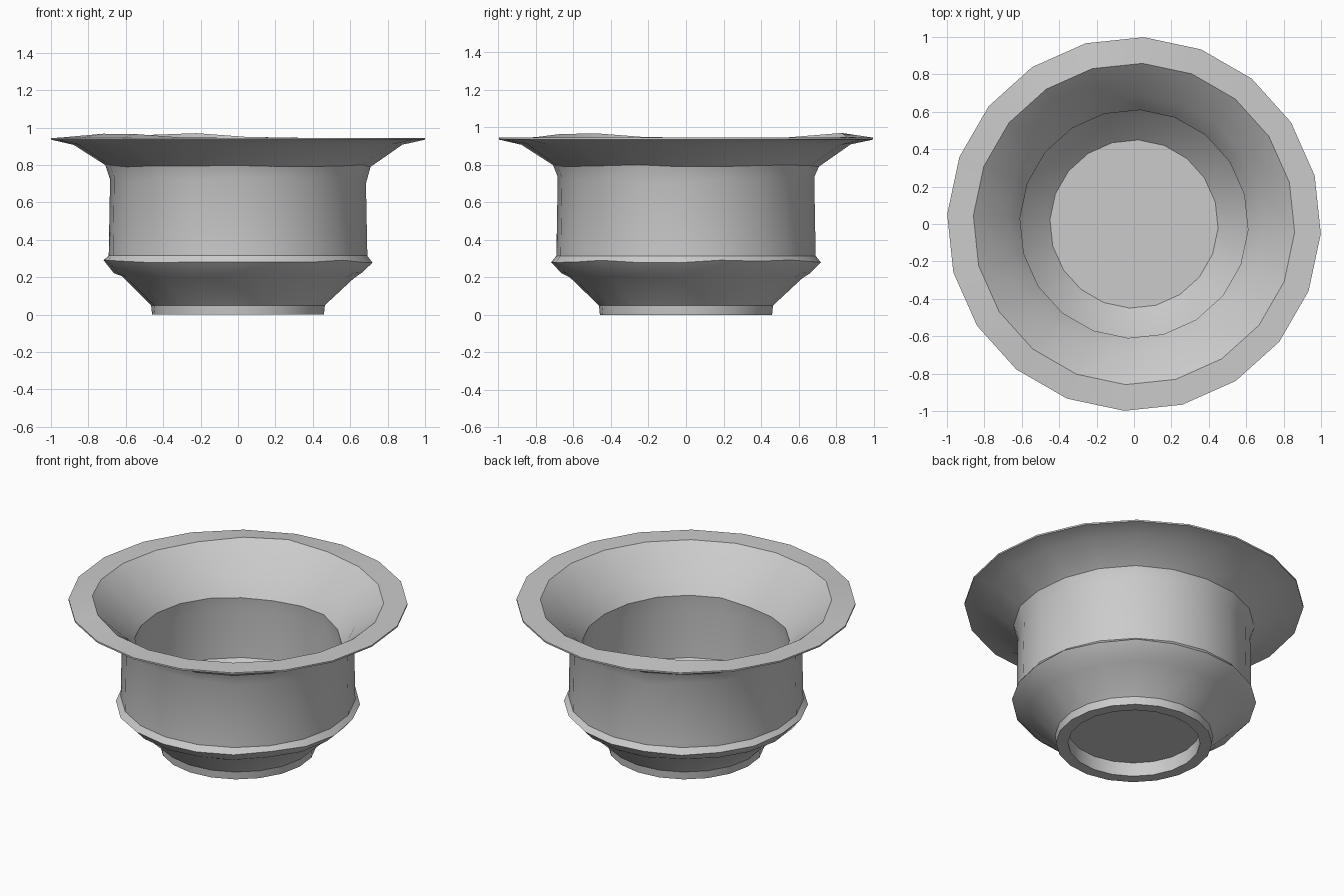
import bpy, bmesh, math, random

if "Cube" in bpy.data.objects:
    bpy.data.objects.remove(bpy.data.objects["Cube"])

random.seed(4)
SIDES = 20
START = math.radians(87)

# Closed wall section from the foot recess, up the outside, over the rim, to the floor:
# (radius, height, hand-made height wobble)
PROFILE = [
    (0.39, 0.09, 0), (0.39, 0.0, 0), (0.46, 0.0, 0), (0.465, 0.05, 0),       # foot ring
    (0.62, 0.20, 0.006), (0.665, 0.225, 0.004), (0.72, 0.285, 0.008),        # lower bowl, ridge
    (0.692, 0.315, 0), (0.692, 0.34, 0.008),                                 # ridge top
    (0.685, 0.72, 0.02), (0.71, 0.795, 0.006), (0.88, 0.91, 0.004),          # wall, flare
    (1.0, 0.935, 0), (1.0, 0.945, 0),                                        # rim edge
    (0.86, 0.945, 0), (0.69, 0.80, 0.004), (0.61, 0.69, 0.01),               # lip, throat
    (0.62, 0.60, 0), (0.62, 0.29, 0), (0.605, 0.27, 0), (0.45, 0.125, 0),    # inside
]
LIP = 14


def lip_lift(angle):
    """Two low rises along the inner lip."""
    lift = 0
    for centre in (110, 221):
        d = (math.degrees(angle) - centre + 180) % 360 - 180
        lift += 0.027 * math.exp(-(d / 18) ** 2)
    return lift


# Bowl: turn the section round the vertical axis
bm = bmesh.new()
rings = []
for i, (r, z, wobble) in enumerate(PROFILE):
    ring = []
    for k in range(SIDES):
        a = START + k * math.tau / SIDES
        h = z + random.uniform(-wobble, wobble)
        if i == LIP:
            h += lip_lift(a)
        ring.append(bm.verts.new((r * math.cos(a), r * math.sin(a), h)))
    rings.append(ring)

for low, high in zip(rings, rings[1:]):
    for k in range(SIDES):
        n = (k + 1) % SIDES
        bm.faces.new((low[k], low[n], high[n], high[k]))

# Underside of the foot and inner floor
bm.faces.new(list(reversed(rings[0])))
bm.faces.new(rings[-1])
bmesh.ops.recalc_face_normals(bm, faces=bm.faces)

mesh = bpy.data.meshes.new("flared_bowl")
bm.to_mesh(mesh)
bm.free()
bowl = bpy.data.objects.new("flared_bowl", mesh)
bpy.context.collection.objects.link(bowl)

# Smooth round the body, crisp at the creases
bpy.context.view_layer.objects.active = bowl
bowl.select_set(True)
bpy.ops.object.shade_smooth_by_angle(angle=math.radians(30))
